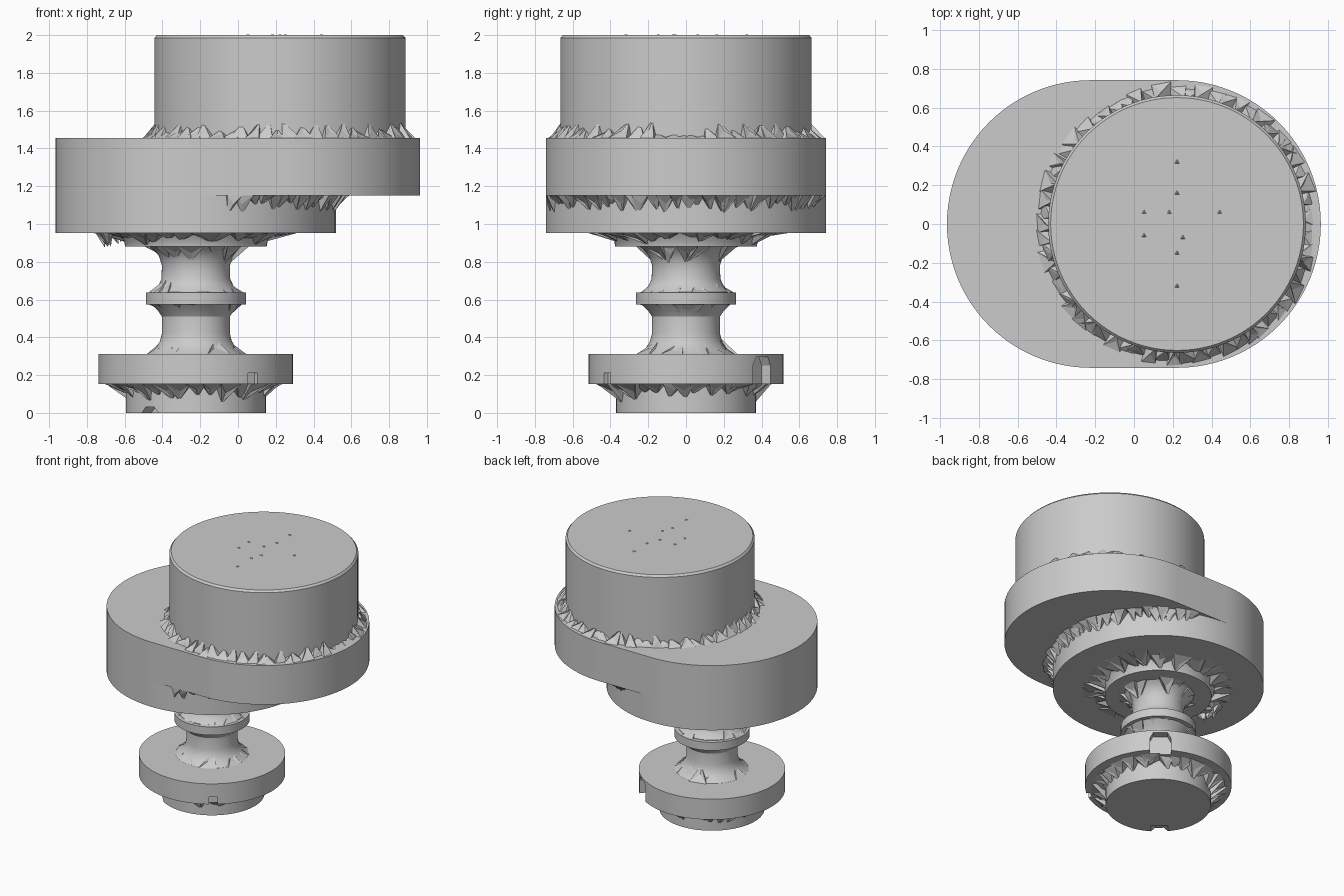
import bpy, bmesh, random
from math import sin, cos, pi, radians
from mathutils import Vector, Matrix

random.seed(4)
if "Cube" in bpy.data.objects:
    bpy.data.objects.remove(bpy.data.objects["Cube"])

grey = bpy.data.materials.new("plain grey")
grey.use_nodes = True
grey.diffuse_color = (0.6, 0.6, 0.6, 1)
grey.node_tree.nodes["Principled BSDF"].inputs["Base Color"].default_value = (0.6, 0.6, 0.6, 1)

AXIS = -0.223   # lower shaft axis
PIN = 0.222     # offset upper drum axis


def make(name, bm, smooth=True):
    bmesh.ops.recalc_face_normals(bm, faces=bm.faces)
    mesh = bpy.data.meshes.new(name)
    bm.to_mesh(mesh)
    bm.free()
    mesh.materials.append(grey)
    ob = bpy.data.objects.new(name, mesh)
    bpy.context.collection.objects.link(ob)
    if smooth:
        bpy.ops.object.select_all(action='DESELECT')
        ob.select_set(True)
        bpy.context.view_layer.objects.active = ob
        bpy.ops.object.shade_smooth_by_angle(angle=radians(30))
    return ob


def lathe(name, cx, profile, n=96):
    """Closed solid turned from (radius, height) points, capped at both ends."""
    bm = bmesh.new()
    rings = [[bm.verts.new((cx + r * cos(2 * pi * i / n), r * sin(2 * pi * i / n), z))
              for i in range(n)] for r, z in profile]
    for a, b in zip(rings, rings[1:]):
        for i in range(n):
            j = (i + 1) % n
            bm.faces.new((a[i], a[j], b[j], b[i]))
    bm.faces.new(rings[0][::-1])
    bm.faces.new(rings[-1])
    return make(name, bm)


def jagged_fillet(name, cx, wall, reach, z, height, n, start=0, end=360, limit=9):
    """Broken fillet of flat shards between a face at z and a round wall."""
    bm = bmesh.new()
    step = radians(end - start) / n
    for i in range(n):
        a = radians(start) + step * (i + random.uniform(-0.2, 0.2))
        out = wall + reach * random.uniform(0.5, 1)
        rise = height * random.uniform(0.4, 1)
        spread = step * random.uniform(0.5, 0.8)

        def at(r, t, h):
            y = max(-limit, min(limit, r * sin(t)))
            return bm.verts.new((cx + r * cos(t), y, z + h))

        inner = wall - 0.012
        tip = at(inner, a + spread * random.uniform(-1, 1), rise)
        mid = at(wall + reach * 0.25, a, rise * 0.45)
        left, right = at(out, a - spread, 0), at(out * 0.99, a + spread, 0)
        back_l, back_r = at(inner, a - spread, 0), at(inner, a + spread, 0)
        for tri in ((left, right, mid), (left, mid, tip), (mid, right, tip),
                    (back_l, left, tip), (right, back_r, tip),
                    (back_l, tip, back_r), (back_l, back_r, right, left)):
            bm.faces.new(tri)
    return make(name, bm, False)


def cut(ob, name, profile, depth, place):
    """Subtract a prism whose outline lies in local y, z and runs along local x."""
    bm = bmesh.new()
    ends = [[bm.verts.new((x, y, z)) for y, z in profile] for x in (-depth, depth)]
    for i in range(len(profile)):
        j = (i + 1) % len(profile)
        bm.faces.new((ends[0][i], ends[0][j], ends[1][j], ends[1][i]))
    bm.faces.new(ends[0][::-1])
    bm.faces.new(ends[1])
    bm.transform(place)
    cutter = make(name, bm, False)
    cutter.hide_render = True
    cutter.hide_viewport = True
    mod = ob.modifiers.new("notch", 'BOOLEAN')
    mod.operation, mod.object, mod.solver = 'DIFFERENCE', cutter, 'EXACT'


def place(x, y, z, angle=0):
    return Matrix.Translation((x, y, z)) @ Matrix.Rotation(radians(angle), 4, 'Z')


# Foot and its wide disc
foot = lathe("foot", AXIS, [(0.37, 0), (0.37, 0.16)])
disc = lathe("lower_disc", AXIS, [(0.515, 0.153), (0.515, 0.312)])
arch = [(-0.075, -0.1), (0.075, -0.1), (0.075, 0.09), (0.05, 0.135), (-0.05, 0.135), (-0.075, 0.09)]
cut(disc, "arch_notch_cutter", arch, 0.07, place(0.1, 0.41, 0.16, 52))
cut(disc, "small_notch_cutter", [(-0.03, -0.1), (0.03, -0.1), (0.03, 0.05), (-0.03, 0.05)],
    0.03, place(0.08, -0.42, 0.16, -54))
hexagon = [(0.06 * cos(k * pi / 3), 0.035 * sin(k * pi / 3)) for k in range(6)]
cut(foot, "foot_hole_cutter", hexagon, 0.07, place(-0.46, -0.27, 0, 49))

# Turned shaft with its collar
lathe("shaft", AXIS, [(0.26, 0.31), (0.215, 0.34), (0.19, 0.38), (0.18, 0.42), (0.18, 0.51),
                      (0.2, 0.54), (0.235, 0.575), (0.235, 0.64), (0.2, 0.67), (0.182, 0.71),
                      (0.18, 0.78), (0.195, 0.83), (0.225, 0.865), (0.25, 0.885)])
lathe("shaft_collar", AXIS, [(0.265, 0.573), (0.265, 0.637)])
lathe("upper_collar", AXIS, [(0.375, 0.882), (0.38, 0.91), (0.41, 0.955)])

# Round web below the slab
lathe("round_web", AXIS, [(0.742, 0.953), (0.742, 1.2)])

# Slab with rounded ends joining both axes
bm = bmesh.new()
outline = []
for centre, first in ((PIN, -90), (AXIS, 90)):
    for k in range(49):
        a = radians(first + 180 * k / 48)
        outline.append(bm.verts.new((centre + 0.742 * cos(a), 0.742 * sin(a), 1.152)))
base = bm.faces.new(outline)
top = bmesh.ops.extrude_face_region(bm, geom=[base])
bmesh.ops.translate(bm, vec=Vector((0, 0, 0.303)),
                    verts=[v for v in top["geom"] if isinstance(v, bmesh.types.BMVert)])
make("offset_slab", bm)

# Upper drum
lathe("upper_drum", PIN, [(0.665, 1.44), (0.665, 1.985), (0.652, 2)])

# Broken fillets at each step
jagged_fillet("drum_fillet", PIN, 0.665, 0.075, 1.454, 0.1, 60, 12, 348)
jagged_fillet("drum_fillet_low", PIN, 0.665, 0.06, 1.454, 0.03, 5, -12, 12)
jagged_fillet("web_fillet", AXIS, 0.742, 0.08, 1.153, -0.11, 34, -75, 75, 0.738)
jagged_fillet("upper_collar_fillet", AXIS, 0.375, 0.18, 0.954, -0.072, 30)
jagged_fillet("shaft_top_fillet", AXIS, 0.19, 0.1, 0.884, -0.1, 18)
jagged_fillet("collar_top_fillet", AXIS, 0.185, 0.075, 0.636, 0.08, 18)
jagged_fillet("collar_bottom_fillet", AXIS, 0.185, 0.075, 0.574, -0.07, 14)
jagged_fillet("shaft_bottom_fillet", AXIS, 0.185, 0.09, 0.311, 0.1, 18)
jagged_fillet("foot_fillet", AXIS, 0.37, 0.12, 0.154, -0.11, 32)
jagged_fillet("web_under_shards", -0.62, 0.1, 0.06, 0.954, -0.08, 9, 90, 250)

# Thin slivers on the drum top
bm = bmesh.new()
for x, y in ((0, 0.32), (0, 0.16), (0, -0.15), (0, -0.32),
             (-0.17, 0.06), (-0.17, -0.06), (0.22, 0.06), (0.03, -0.07), (-0.04, 0.06)):
    bmesh.ops.create_cone(bm, cap_ends=True, segments=3, radius1=0.022, radius2=0.005, depth=0.008,
                          matrix=Matrix.Translation((PIN + x, y, 2.0)))
make("drum_top_slivers", bm, False)
